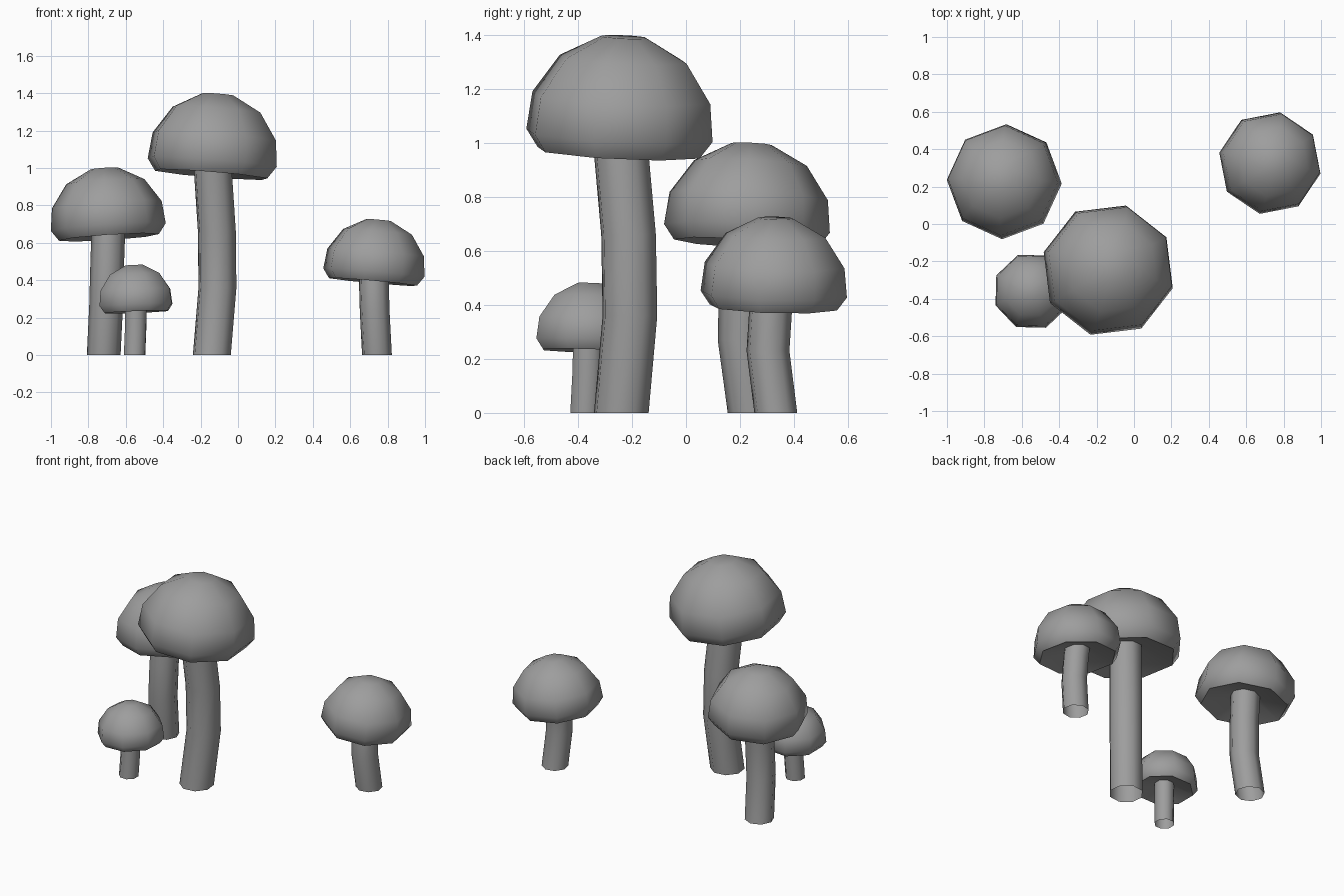
import bpy, bmesh, math
from mathutils import Vector, Matrix

if "Cube" in bpy.data.objects:
    bpy.data.objects.remove(bpy.data.objects["Cube"])

SIDES = 8
# cap outline (radius, height) for a cap of radius 1, from hollow underside to crown
CAP = [(0.25, 0.2), (0.87, 0), (1.0, 0.18), (0.955, 0.57), (0.68, 0.97), (0.24, 1.2)]

grey = bpy.data.materials.new("dark_grey")
grey.diffuse_color = (0.34, 0.34, 0.34, 1)
grey.use_nodes = True
grey.node_tree.nodes["Principled BSDF"].inputs["Base Color"].default_value = grey.diffuse_color


def skin(name, rings, closed):
    """Join a stack of rings, closing both ends if asked."""
    bm = bmesh.new()
    loops = [[bm.verts.new(p) for p in ring] for ring in rings]
    for a, b in zip(loops, loops[1:]):
        for i in range(SIDES):
            j = (i + 1) % SIDES
            bm.faces.new((a[i], a[j], b[j], b[i]))
    if closed:
        bm.faces.new(loops[0][::-1])
        bm.faces.new(loops[-1])
    mesh = bpy.data.meshes.new(name)
    bm.to_mesh(mesh)
    bm.free()
    mesh.materials.append(grey)
    obj = bpy.data.objects.new(name, mesh)
    bpy.context.collection.objects.link(obj)
    bpy.ops.object.select_all(action='DESELECT')
    obj.select_set(True)
    bpy.context.view_layer.objects.active = obj
    bpy.ops.object.shade_smooth_by_angle(angle=math.radians(75))


def ring(radius, z, turn):
    return [Vector((radius * math.cos(turn + i * math.tau / SIDES),
                    radius * math.sin(turn + i * math.tau / SIDES), z))
            for i in range(SIDES)]


def mushroom(name, centre, radius, turn, lean, path):
    turn = math.radians(turn)
    # bent stem, open at the base
    skin(name + "_stem", [[p + Vector(c) for p in ring(radius * 0.293, 0, turn)]
                          for c in path], False)
    # tilted cap
    tilt = Vector((0, 0, 1)).rotation_difference(Vector((*lean, 1))).to_matrix().to_4x4()
    place = Matrix.Translation(centre) @ tilt
    skin(name + "_cap", [[place @ p for p in ring(r * radius, z * radius, turn)]
                         for r, z in CAP], True)


mushroom("tall", (-0.143, -0.25, 0.965), 0.359, -15.5, (0.08, 0.05),
         [(-0.14, -0.24, 0), (-0.11, -0.208, 0.36), (-0.113, -0.213, 0.66), (-0.138, -0.247, 1.04)])
mushroom("medium", (-0.69, 0.223, 0.629), 0.308, -2, (-0.065, 0.055),
         [(-0.718, 0.245, 0), (-0.705, 0.208, 0.27), (-0.699, 0.213, 0.5), (-0.692, 0.232, 0.7)])
mushroom("short", (0.722, 0.324, 0.391), 0.277, -11.5, (0.09, 0.03),
         [(0.743, 0.333, 0), (0.731, 0.304, 0.23), (0.727, 0.313, 0.37), (0.724, 0.325, 0.46)])
mushroom("tiny", (-0.544, -0.361, 0.23), 0.209, 21, (-0.04, 0.03),
         [(-0.553, -0.372, 0), (-0.547, -0.364, 0.15), (-0.545, -0.361, 0.28)])
